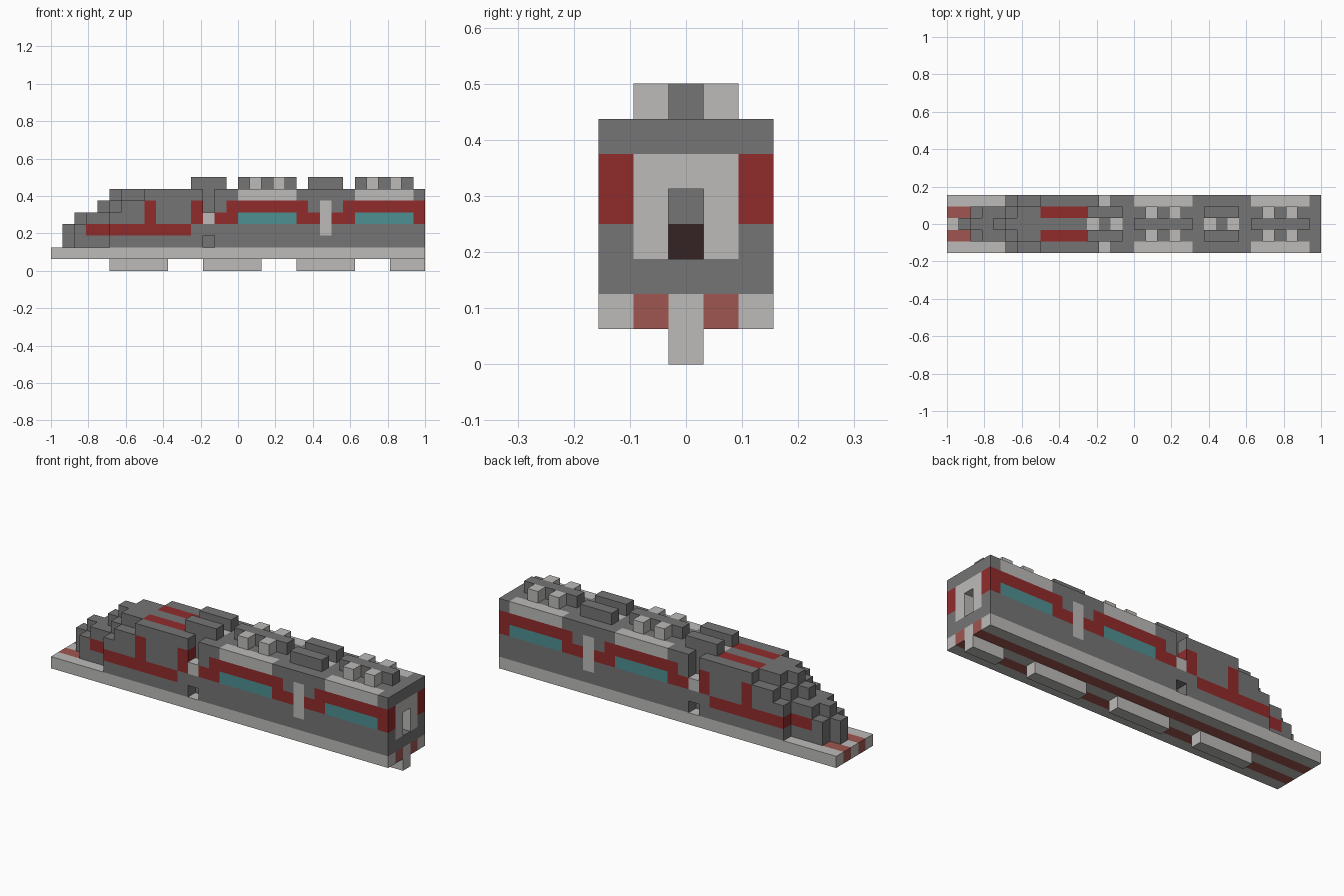
import bpy, bmesh
from mathutils import Vector

if "Cube" in bpy.data.objects:
    bpy.data.objects.remove(bpy.data.objects["Cube"], do_unlink=True)

U = 1 / 16                                   # block size
ORIGIN = Vector((-1, -2.5 * U, 0))


def srgb(code):
    vals = [int(code[i:i + 2], 16) / 255 for i in (0, 2, 4)]
    return [v / 12.92 if v < 0.04 else ((v + 0.055) / 1.055) ** 2.4 for v in vals] + [1]


MATS = {}
for name, code in (("dark grey", "757575"), ("light grey", "bcbbb9"), ("red", "912b2b"),
                   ("faded red", "9f5650"), ("teal", "4f9093"), ("dark brown", "352325")):
    m = bpy.data.materials.new(name)
    m.use_nodes = True
    m.diffuse_color = srgb(code)
    m.node_tree.nodes["Principled BSDF"].inputs["Base Color"].default_value = srgb(code)
    MATS[name] = m
NAMES = list(MATS)
GREY, LIGHT, RED, FADED, TEAL, BROWN = range(len(NAMES))

blocks = {}                                  # cell -> (part, colour)


def fill(part, colour, xs, ys, zs):
    """Fill inclusive block ranges; every row is mirrored across the centre line."""
    for x in range(xs[0], xs[1] + 1):
        for y in range(ys[0], ys[1] + 1):
            for z in range(zs[0], zs[1] + 1):
                for cell in ((x, y, z), (x, 4 - y, z)):
                    blocks[cell] = (part, colour)


def carve(x, y, zs):
    for z in range(zs[0], zs[1] + 1):
        blocks.pop((x, y, z), None)
        blocks.pop((x, 4 - y, z), None)


def paint(colour, xs, ys, zs):
    """Recolour blocks that already exist."""
    for (x, y, z), (part, _) in list(blocks.items()):
        if (xs[0] <= x <= xs[1] and zs[0] <= z <= zs[1]
                and ys[0] <= min(y, 4 - y) <= ys[1]):
            blocks[x, y, z] = (part, colour)


# Chassis plate with two inlaid stripes, and the centre rail below it
fill("chassis", LIGHT, (0, 31), (0, 2), (1, 1))
paint(FADED, (0, 31), (1, 1), (1, 1))
for start in (5, 13, 21, 29):
    fill("centre_rail", LIGHT, (start, min(start + 4, 31)), (2, 2), (0, 0))

# Locomotive: stepped nose, each row given by where its layers begin
STEPS = {0: (5, 5, 5, 6, 8), 1: (2, 2, 3, 5, 6), 2: (1, 1, 2, 4, 5)}
for row, starts in STEPS.items():
    for layer, start in enumerate(starts):
        fill("locomotive", GREY, (start, 12), (row, row), (layer + 2, layer + 2))
paint(RED, (3, 11), (0, 1), (3, 3))
for column in (8, 12):
    paint(RED, (column, column), (0, 0), (4, 5))
paint(RED, (8, 11), (1, 1), (6, 6))

# Carriage and the gangway joining it to the locomotive
fill("gangway", GREY, (13, 13), (0, 2), (2, 6))
paint(LIGHT, (13, 13), (0, 0), (4, 4))
carve(13, 0, (5, 6))
carve(13, 0, (2, 2))
fill("carriage", GREY, (14, 31), (0, 2), (2, 6))
paint(RED, (14, 31), (0, 0), (4, 4))
paint(RED, (15, 21), (0, 0), (5, 5))
paint(RED, (25, 31), (0, 0), (5, 5))
paint(LIGHT, (23, 23), (0, 0), (3, 5))       # door

# Windows, pale roof edges, roof spines with studs
for start in (16, 26):
    paint(TEAL, (start, start + 4), (0, 0), (4, 4))
    paint(LIGHT, (start, start + 4), (0, 0), (6, 6))
    fill("roof_spine", GREY, (start, start + 4), (2, 2), (7, 7))
    for stud in (start + 1, start + 3):
        fill("roof_studs", LIGHT, (stud, stud), (1, 1), (7, 7))

# Paired roof bars with pale panels between them
for start in (12, 22):
    fill("roof_bars", GREY, (start, start + 2), (1, 1), (7, 7))
    for panel in (start, start + 2):
        paint(LIGHT, (panel, panel), (2, 2), (6, 6))

# End doorway
paint(LIGHT, (31, 31), (1, 2), (3, 5))
carve(31, 2, (3, 4))
paint(BROWN, (30, 30), (2, 2), (3, 3))

# Skin the blocks: only outward faces, merged where colour and plane agree
AXES = [Vector(v) for v in ((1, 0, 0), (0, 1, 0), (0, 0, 1))]
for part in dict.fromkeys(p for p, _ in blocks.values()):
    bm = bmesh.new()
    for cell, (owner, colour) in blocks.items():
        if owner != part:
            continue
        centre = Vector(cell) + Vector((0.5, 0.5, 0.5))
        for i in range(3):
            a, b = AXES[(i + 1) % 3] / 2, AXES[(i + 2) % 3] / 2
            for side in (1, -1):
                n = AXES[i] * side
                if tuple(int(c) for c in Vector(cell) + n) in blocks:
                    continue
                mid = centre + n / 2
                corners = [mid - a - b, mid + a - b, mid + a + b, mid - a + b][::side]
                face = bm.faces.new([bm.verts.new(ORIGIN + c * U) for c in corners])
                face.material_index = colour
    bmesh.ops.remove_doubles(bm, verts=bm.verts, dist=U / 100)
    bmesh.ops.dissolve_limit(bm, angle_limit=0.02, verts=bm.verts, edges=bm.edges,
                             delimit={'MATERIAL'})
    mesh = bpy.data.meshes.new(part)
    bm.to_mesh(mesh)
    bm.free()
    for m in MATS.values():
        mesh.materials.append(m)
    bpy.context.collection.objects.link(bpy.data.objects.new(part, mesh))
